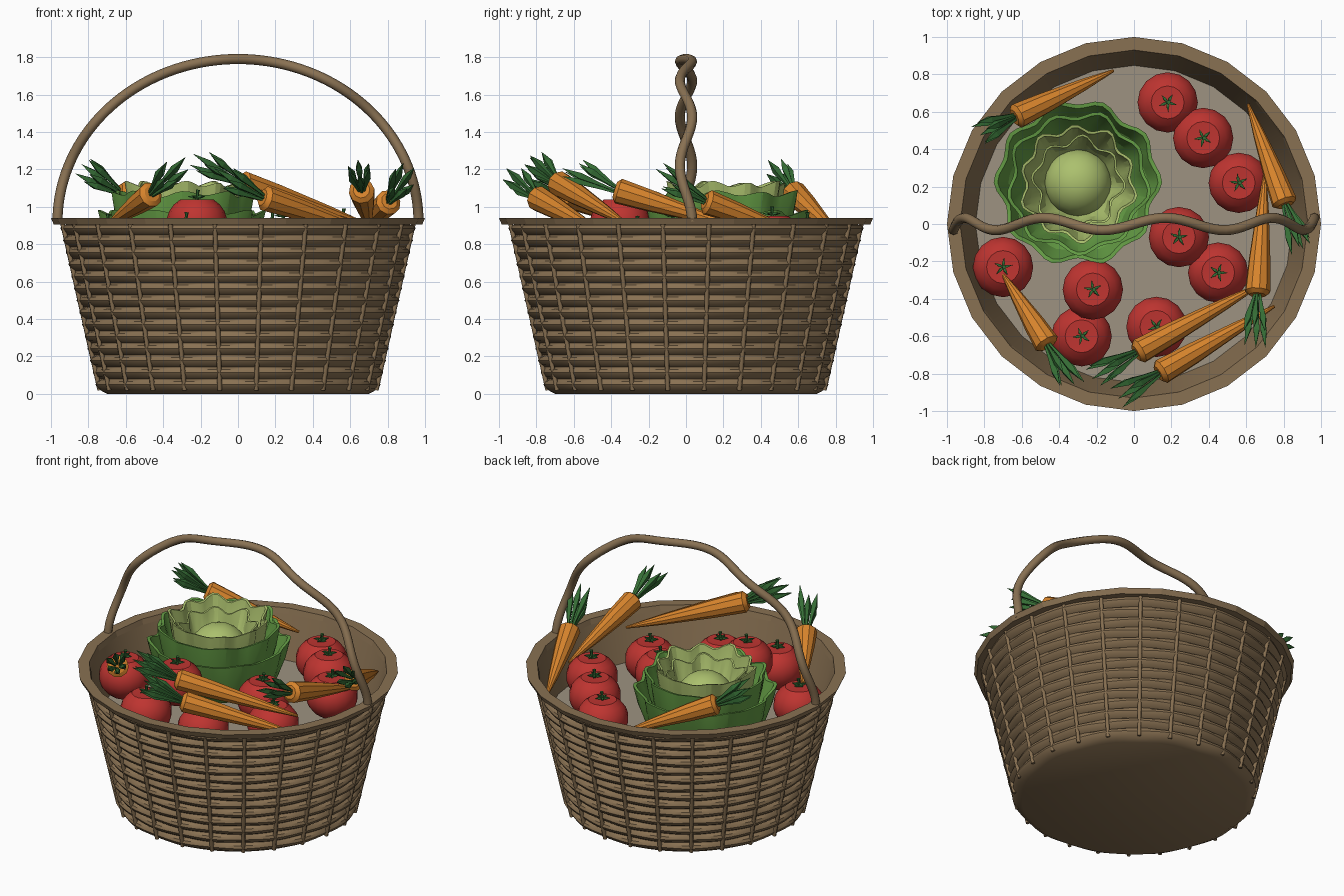
import bpy
import bmesh
import random
from math import sin, cos, pi, tau
from mathutils import Vector

random.seed(4)
old = bpy.data.objects.get("Cube")
if old:
    bpy.data.objects.remove(old)


def material(name, r, g, b):
    m = bpy.data.materials.new(name)
    m.use_nodes = True
    m.diffuse_color = (r, g, b, 1)
    bsdf = m.node_tree.nodes["Principled BSDF"]
    bsdf.inputs["Base Color"].default_value = (r, g, b, 1)
    bsdf.inputs["Roughness"].default_value = 0.8
    return m


WICKER = material("wicker brown", 0.25, 0.165, 0.085)
FLOOR = material("grey lining", 0.34, 0.29, 0.22)
ORANGE = material("carrot orange", 0.68, 0.23, 0.025)
RED = material("tomato red", 0.52, 0.035, 0.03)
DARK = material("dark leaf green", 0.035, 0.15, 0.035)
GREEN = material("cabbage green", 0.13, 0.34, 0.06)
PALE = material("pale cabbage green", 0.41, 0.53, 0.155)


def finish(bm, name, mat, smooth=None):
    bmesh.ops.recalc_face_normals(bm, faces=bm.faces)
    me = bpy.data.meshes.new(name)
    bm.to_mesh(me)
    bm.free()
    me.materials.append(mat)
    ob = bpy.data.objects.new(name, me)
    bpy.context.collection.objects.link(ob)
    if smooth:
        bpy.ops.object.select_all(action="DESELECT")
        ob.select_set(True)
        bpy.context.view_layer.objects.active = ob
        bpy.ops.object.shade_smooth_by_angle(angle=smooth)
    return ob


def loft(bm, rings, caps=(True, True), closed=False):
    """Skin a list of equal-sized point rings."""
    rows = [[bm.verts.new(p) for p in ring] for ring in rings]
    n = len(rows[0])
    pairs = list(zip(rows, rows[1:]))
    if closed:
        pairs.append((rows[-1], rows[0]))
    for a, b in pairs:
        for i in range(n):
            j = (i + 1) % n
            bm.faces.new((a[i], a[j], b[j], b[i]))
    if not closed:
        if caps[0]:
            bm.faces.new(rows[0][::-1])
        if caps[1]:
            bm.faces.new(rows[-1])


def circle(r, z, n, centre=(0, 0)):
    return [Vector((centre[0] + r * cos(tau * i / n), centre[1] + r * sin(tau * i / n), z))
            for i in range(n)]


def spindle(bm, start, end, profile, n):
    """Round body along a line; profile holds (fraction, radius)."""
    axis = end - start
    side = axis.orthogonal().normalized()
    up = axis.normalized().cross(side)
    loft(bm, [[start + axis * t + (side * cos(tau * i / n) + up * sin(tau * i / n)) * r
               for i in range(n)] for t, r in profile])


# Basket wall: stacked bulging strands that weave in and out of the stakes
ROWS, STAKES, TOP = 14, 24, 0.91


def wall_radius(z):
    return 0.745 + 0.205 * z / TOP


bm = bmesh.new()
rings = [circle(0.70, 0, 96)]
step = (TOP - 0.01) / ROWS
for row in range(ROWS):
    for f, bulge in ((0.06, -0.024), (0.3, -0.003), (0.6, 0.004), (0.88, -0.006)):
        z = 0.01 + (row + f) * step
        ring = []
        for i in range(96):
            a = tau * i / 96
            r = wall_radius(z) + bulge + 0.005 * cos(STAKES / 2 * a - pi / 2 + row * pi)
            ring.append((r * cos(a), r * sin(a), z))
        rings.append(ring)
loft(bm, rings, (True, False))
finish(bm, "basket_wall", WICKER, 0.7)

# Upright stakes
bm = bmesh.new()
for k in range(STAKES):
    a = tau * (k + 0.5) / STAKES
    d = Vector((cos(a), sin(a), 0))
    spindle(bm, d * (wall_radius(0.02) - 0.004) + Vector((0, 0, 0.02)),
            d * (wall_radius(TOP) - 0.004) + Vector((0, 0, TOP)), ((0, 0.013), (1, 0.013)), 6)
finish(bm, "basket_stakes", WICKER, 1.2)

# Rim, inner wall and floor
bm = bmesh.new()
loft(bm, [circle(r, z, 24) for r, z in ((0.92, 0.905), (0.985, 0.905), (1.0, 0.94), (0.93, 0.94))],
     closed=True)
finish(bm, "basket_rim", WICKER)
bm = bmesh.new()
loft(bm, [circle(0.845, 0.61, 24), circle(0.925, 0.92, 24)], (False, False))
finish(bm, "basket_inner_wall", WICKER, 0.5)
bm = bmesh.new()
loft(bm, [circle(0.85, 0.60, 24), circle(0.85, 0.62, 24)])
finish(bm, "basket_floor", FLOOR)

# Handle: one wavy rod bent into an arch
path = []
for i in range(73):
    t = pi * i / 72
    path.append(Vector((-0.965 * cos(t), -0.033 * cos(9 * t), 0.92 + 0.87 * sin(t))))
bm = bmesh.new()
rings = []
for i, p in enumerate(path):
    tan = (path[min(i + 1, 72)] - path[max(i - 1, 0)]).normalized()
    u = tan.cross(Vector((0, 1, 0))).normalized()
    v = tan.cross(u)
    rings.append([p + (u * cos(tau * k / 8) + v * sin(tau * k / 8)) * 0.027 for k in range(8)])
loft(bm, rings)
finish(bm, "handle", WICKER, 1.0)


# Tomatoes with a leafy star and a short stem
def tomato(index, x, y, top):
    c = Vector((x, y, top - 0.155))
    bm = bmesh.new()
    rings = []
    for k in range(1, 11):
        a = -pi / 2 + pi * k / 11
        dip = 0.02 if k == 10 else 0
        rings.append([p + c for p in circle(0.163 * cos(a), 0.148 * sin(a) - dip, 16)])
    loft(bm, rings)
    finish(bm, f"tomato_{index}", RED, 0.6)
    bm = bmesh.new()
    crown = c + Vector((0, 0, 0.136))
    spindle(bm, crown - Vector((0, 0, 0.02)), crown + Vector((0.006, 0, 0.04)),
            ((0, 0.01), (0.7, 0.008), (1, 0.012)), 6)
    for k in range(5):
        a = tau * k / 5 + index
        spindle(bm, crown, crown + Vector((0.05 * cos(a), 0.05 * sin(a), 0.004)),
                ((0, 0.004), (0.4, 0.011), (1, 0.001)), 4)
    finish(bm, f"tomato_stem_{index}", DARK)


for n, spot in enumerate(((0.18, 0.65, 0.95), (0.37, 0.46, 0.98), (0.56, 0.22, 0.97),
                          (0.24, -0.07, 0.97), (0.45, -0.26, 0.93), (0.12, -0.55, 0.92),
                          (-0.28, -0.60, 0.95), (-0.22, -0.35, 1.07), (-0.70, -0.23, 0.94))):
    tomato(n + 1, *spot)


# Carrots: tapered body with a tuft of pointed leaves
def carrot(index, head, tip):
    head, tip = Vector(head), Vector(tip)
    bm = bmesh.new()
    spindle(bm, head, tip, ((0, 0.045), (0.03, 0.069), (0.3, 0.058), (0.7, 0.033), (1, 0.008)), 10)
    finish(bm, f"carrot_{index}", ORANGE, 0.5)
    out = (head - tip).normalized()
    side = out.cross(Vector((0, 0, 1))).normalized()
    up = side.cross(out)
    bm = bmesh.new()
    for k in range(6):
        a = tau * k / 6 + 0.4
        spread = side * cos(a) + up * sin(a)
        length = random.uniform(0.19, 0.29)
        base = head + spread * 0.012 - out * 0.02
        end = head + out * length + spread * 0.065 + Vector((0, 0, 0.2 * length))
        spindle(bm, base, end, ((0, 0.007), (0.35, 0.012), (0.68, 0.023), (1, 0.001)), 4)
    finish(bm, f"carrot_leaves_{index}", DARK)


for n, (head, tip) in enumerate((
        ((-0.64, 0.57, 1.08), (-0.11, 0.82, 0.84)), ((0.81, 0.10, 1.03), (0.61, 0.64, 0.83)),
        ((0.66, -0.38, 1.09), (0.70, 0.27, 0.89)), ((0.01, -0.69, 1.13), (0.68, -0.32, 0.91)),
        ((0.13, -0.80, 1.05), (0.75, -0.44, 0.85)), ((-0.46, -0.65, 1.07), (-0.70, -0.27, 0.90)))):
    carrot(n + 1, head, tip)


# Cabbage: nested ruffled cups around a round heart
CX, CY = -0.30, 0.22


def cabbage_cup(name, r, low, top, waves, phase, mat):
    def ring(f, h, ruffle):
        pts = []
        for i in range(60):
            a = tau * i / 60
            w = cos(waves * a + phase) + 0.4 * sin(5 * a + phase)
            rr = r * f + ruffle * w
            pts.append((CX + rr * cos(a), CY + rr * sin(a), low + (top - low) * h + ruffle * 0.7 * w))
        return pts
    bm = bmesh.new()
    loft(bm, [ring(0.55, 0, 0), ring(0.86, 0.3, 0.004), ring(0.95, 0.65, 0.012), ring(1, 1, 0.02),
              ring(0.95, 0.99, 0.02), ring(0.84, 0.6, 0.01), ring(0.6, 0.25, 0)])
    finish(bm, name, mat, 0.35)


cabbage_cup("cabbage_outer_leaves", 0.43, 0.64, 0.97, 10, 0, GREEN)
cabbage_cup("cabbage_middle_leaves", 0.37, 0.68, 1.07, 9, 1.5, GREEN)
cabbage_cup("cabbage_pale_leaves", 0.30, 0.72, 1.12, 10, 2.5, PALE)
cabbage_cup("cabbage_inner_leaves", 0.235, 0.80, 1.07, 8, 0.8, PALE)
bm = bmesh.new()
loft(bm, [circle(0.18 * cos(a), 0.9 + 0.17 * sin(a), 20, (CX, CY))
          for a in (pi * (k / 12 - 0.48) for k in range(12))])
finish(bm, "cabbage_heart", PALE, 0.6)
